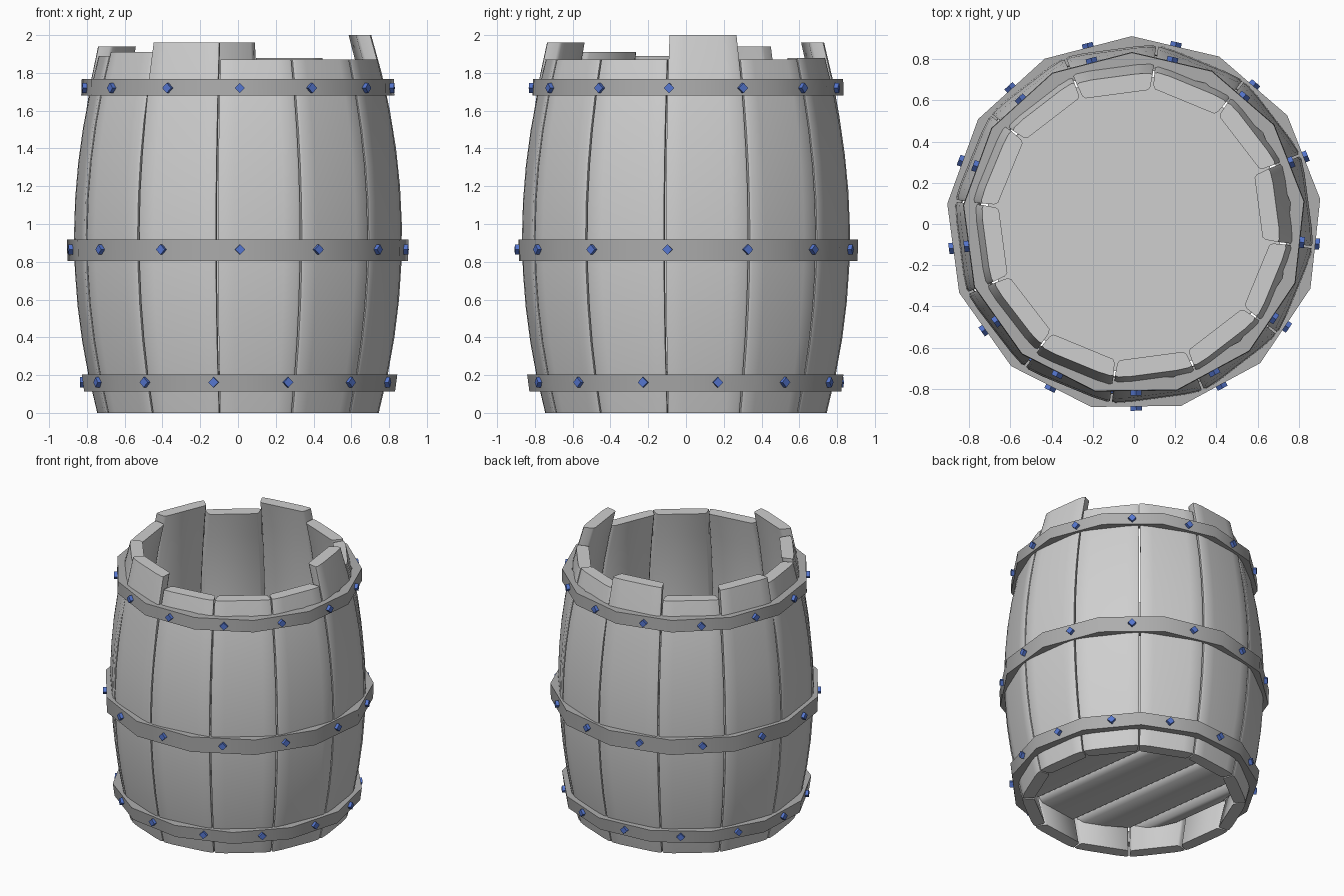
import bpy, bmesh
from math import sin, cos, tan, pi, radians, sqrt
from mathutils import Matrix

if "Cube" in bpy.data.objects:
    bpy.data.objects.remove(bpy.data.objects["Cube"], do_unlink=True)


def material(name, rgb):
    m = bpy.data.materials.new(name)
    m.use_nodes = True
    m.diffuse_color = (*rgb, 1)
    m.node_tree.nodes["Principled BSDF"].inputs["Base Color"].default_value = (*rgb, 1)
    return m


WOOD = material("pale grey wood", (0.62, 0.62, 0.62))
METAL = material("grey metal", (0.42, 0.42, 0.42))
BLUE = material("blue nail", (0.09, 0.18, 0.62))


def finish(name, bm, mat, smooth=None):
    bmesh.ops.recalc_face_normals(bm, faces=bm.faces)
    mesh = bpy.data.meshes.new(name)
    bm.to_mesh(mesh)
    bm.free()
    mesh.materials.append(mat)
    obj = bpy.data.objects.new(name, mesh)
    bpy.context.collection.objects.link(obj)
    if smooth:
        bpy.ops.object.select_all(action="DESELECT")
        obj.select_set(True)
        bpy.context.view_layer.objects.active = obj
        bpy.ops.object.shade_smooth_by_angle(angle=radians(smooth))
    return obj


def loft(bm, rings, closed=False):
    """Skin a list of point rings; cap the ends unless they join up."""
    loops = [[bm.verts.new(p) for p in ring] for ring in rings]
    n = len(loops[0])
    pairs = list(zip(loops, loops[1:]))
    if closed:
        pairs.append((loops[-1], loops[0]))
    else:
        bm.faces.new(loops[0])
        bm.faces.new(loops[-1])
    for a, b in pairs:
        for i in range(n):
            j = (i + 1) % n
            bm.faces.new((a[i], a[j], b[j], b[i]))


# Staves: twelve bowed boards with uneven tops, a few flaring outward
STAVES = 12
TURN = radians(7.6)
THICK = 0.085


def belly(z):
    return 0.854 - 0.12 * ((z - 0.93) / 0.93) ** 2


def stave_section(z, angle, flare):
    outer = belly(z) + flare * max(0, z - 1.5) * 2
    inner = outer - THICK
    wo = outer * tan(pi / STAVES) * 0.96
    wi = inner * tan(pi / STAVES) * 0.98
    c = 0.014
    half = [(inner, wi - c), (inner + c, wi), (outer - c, wo), (outer - c * 0.4, wo - c),
            (outer, wo * 0.6)]
    section = half + [(r, -w) for r, w in reversed(half)]
    return [(r * cos(angle) - w * sin(angle), r * sin(angle) + w * cos(angle), z)
            for r, w in section]


tops = [2.0, 1.87, 1.88, 1.96, 1.87, 1.94, 1.89, 1.91, 1.96, 1.87, 1.87, 1.87]
flared = {3: 0.015, 5: 0.025, 8: 0.025}
ROWS = 10
for k, top in enumerate(tops):
    bm = bmesh.new()
    angle = TURN + k * 2 * pi / STAVES
    loft(bm, [stave_section(top * i / ROWS, angle, flared.get(k, 0)) for i in range(ROWS + 1)])
    finish(f"stave_{k + 1}", bm, WOOD, 50)


# Floor of parallel boards with eased lower edges, set just above the base
edges = [-0.69, -0.53, -0.19, 0.19, 0.53, 0.69]
FLOOR_R = 0.72
for k, (a, b) in enumerate(zip(edges, edges[1:])):
    rings = []
    for z, inset in ((0.19, 0.04), (0.22, 0), (0.26, 0)):
        u, v = a + inset, b - inset
        lu, lv = sqrt(FLOOR_R ** 2 - a * a), sqrt(FLOOR_R ** 2 - b * b)
        rings.append([(u, -lu, z), (v, -lv, z), (v, lv, z), (u, lu, z)])
    bm = bmesh.new()
    loft(bm, rings)
    bmesh.ops.rotate(bm, verts=bm.verts, matrix=Matrix.Rotation(TURN, 3, "Z"))
    finish(f"floor_board_{k + 1}", bm, WOOD, 60)


# Hoops: thirteen flat sides with a nail in the middle of each
SIDES = 13


def hoop(name, z0, z1, r0, r1, turn, nail_z):
    step = 2 * pi / SIDES
    start = -pi / 2 + radians(turn)
    wall = 0.065
    rings = []
    for k in range(SIDES):
        t = start + (k + 0.5) * step
        rings.append([(r * cos(t), r * sin(t), z) for r, z in
                      ((r0, z0), (r1, z1), (r1 - wall, z1), (r0 - wall, z0))])
    bm = bmesh.new()
    loft(bm, rings, closed=True)
    finish(f"{name}_hoop", bm, METAL, 40)

    bm = bmesh.new()
    face_r = (r0 + r1) / 2 * cos(pi / SIDES)
    for k in range(SIDES):
        place = (Matrix.Rotation(start + k * step, 4, "Z")
                 @ Matrix.Translation((face_r + 0.004, 0, nail_z))
                 @ Matrix.Rotation(pi / 4, 4, "X"))
        bmesh.ops.create_cube(bm, size=0.038, matrix=place)
    finish(f"{name}_nails", bm, BLUE)


hoop("top", 1.68, 1.767, 0.835, 0.832, 0.7, 1.72)
hoop("middle", 0.805, 0.918, 0.908, 0.912, 0.7, 0.865)
hoop("bottom", 0.112, 0.203, 0.832, 0.844, -9, 0.162)
